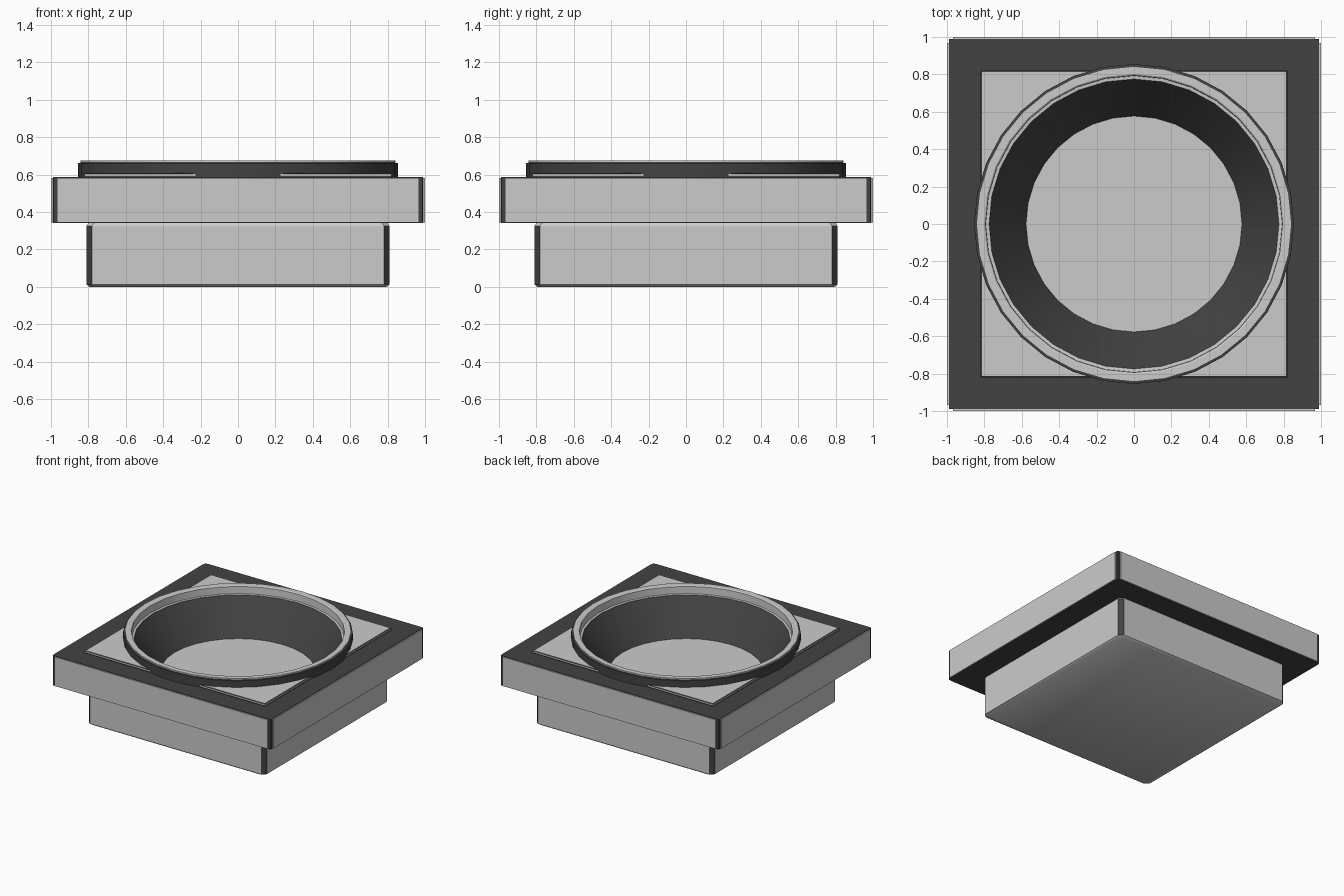
import bpy, bmesh
from math import cos, sin, pi, radians
from mathutils import Matrix

if "Cube" in bpy.data.objects:
    bpy.data.objects.remove(bpy.data.objects["Cube"])

N = 32  # sides of the round parts

LIGHT = bpy.data.materials.new("light_grey")
LIGHT.diffuse_color = (0.8, 0.8, 0.8, 1)
LIGHT.use_nodes = True
LIGHT.node_tree.nodes["Principled BSDF"].inputs["Base Color"].default_value = LIGHT.diffuse_color
DARK = bpy.data.materials.new("dark_grey")
DARK.diffuse_color = (0.055, 0.055, 0.055, 1)
DARK.use_nodes = True
DARK.node_tree.nodes["Principled BSDF"].inputs["Base Color"].default_value = DARK.diffuse_color


def circle(r, z):
    return [(r * cos(2 * pi * i / N), r * sin(2 * pi * i / N), z) for i in range(N)]


def square(h, z):
    """Square outline with N points, lined up with circle() for bridging."""
    pts = []
    for x, y, _ in circle(1, z):
        s = h / max(abs(x), abs(y))
        pts.append((x * s, y * s, z))
    return pts


def chamfered(h, z, c=0.03):
    """Square outline with cut corners."""
    k = h - c
    return [(h, -k, z), (h, k, z), (k, h, z), (-k, h, z),
            (-h, k, z), (-h, -k, z), (-k, -h, z), (k, -h, z)]


def finish(name, bm):
    """Turn a bmesh into a two-tone object, smooth with sharp edges."""
    bmesh.ops.recalc_face_normals(bm, faces=bm.faces)
    mesh = bpy.data.meshes.new(name)
    bm.to_mesh(mesh)
    bm.free()
    mesh.materials.append(LIGHT)
    mesh.materials.append(DARK)
    ob = bpy.data.objects.new(name, mesh)
    bpy.context.collection.objects.link(ob)
    bpy.ops.object.select_all(action='DESELECT')
    ob.select_set(True)
    bpy.context.view_layer.objects.active = ob
    bpy.ops.object.shade_smooth_by_angle(angle=radians(30))
    return ob


def loft(name, sections, dark=lambda band, side: False, closed=False, caps=False):
    """Skin a stack of outlines; dark(band, side) picks the dark faces."""
    bm = bmesh.new()
    rings = [[bm.verts.new(p) for p in s] for s in sections]
    pairs = list(zip(rings, rings[1:]))
    if closed:
        pairs.append((rings[-1], rings[0]))
    for band, (a, b) in enumerate(pairs):
        n = len(a)
        for i in range(n):
            j = (i + 1) % n
            f = bm.faces.new((a[i], a[j], b[j], b[i]))
            f.material_index = int(dark(band, i))
    if caps:
        bm.faces.new(rings[0][::-1])
        bm.faces.new(rings[-1])
    return finish(name, bm)


# Lower block with dark corner strips; its top is also the bowl floor
loft("base_block", [chamfered(h, z) for h, z in
     [(0.795, 0), (0.81, 0.012), (0.81, 0.325), (0.80, 0.341)]],
     dark=lambda band, side: band == 1 and side % 2 == 1, caps=True)

# Wide dark square frame around the opening
loft("outer_frame", [chamfered(h, z, 0.003) for h, z in
     [(0.79, 0.34), (0.99, 0.34), (0.99, 0.586), (0.815, 0.586)]],
     dark=lambda band, side: True, closed=True)

# Light plates on the four sides of the frame
for i, side in enumerate(("front", "right", "back", "left")):
    bm = bmesh.new()
    bmesh.ops.create_cube(bm, size=1, matrix=Matrix.Rotation(i * pi / 2, 4, 'Z')
                          @ Matrix.Translation((0, -0.99, 0.463))
                          @ Matrix.Diagonal((1.935, 0.02, 0.238, 1)))
    finish(side + "_plate", bm)

# Raised square panel (dark edge) whose round hole tapers down as the bowl wall
loft("panel_and_bowl", [square(0.82, 0.58), square(0.82, 0.592), square(0.82, 0.602),
     square(0.812, 0.607), circle(0.775, 0.607), circle(0.575, 0.338)],
     dark=lambda band, side: band in (0, 2, 4))

# Raised rim: dark outer wall, light top and inside
rim = [(0.775, 0.604), (0.855, 0.588), (0.855, 0.661), (0.843, 0.663), (0.843, 0.674),
       (0.802, 0.674), (0.794, 0.669), (0.792, 0.611), (0.775, 0.609)]
loft("bowl_rim", [circle(r, z) for r, z in rim],
     dark=lambda band, side: band in (0, 1, 2), closed=True)
